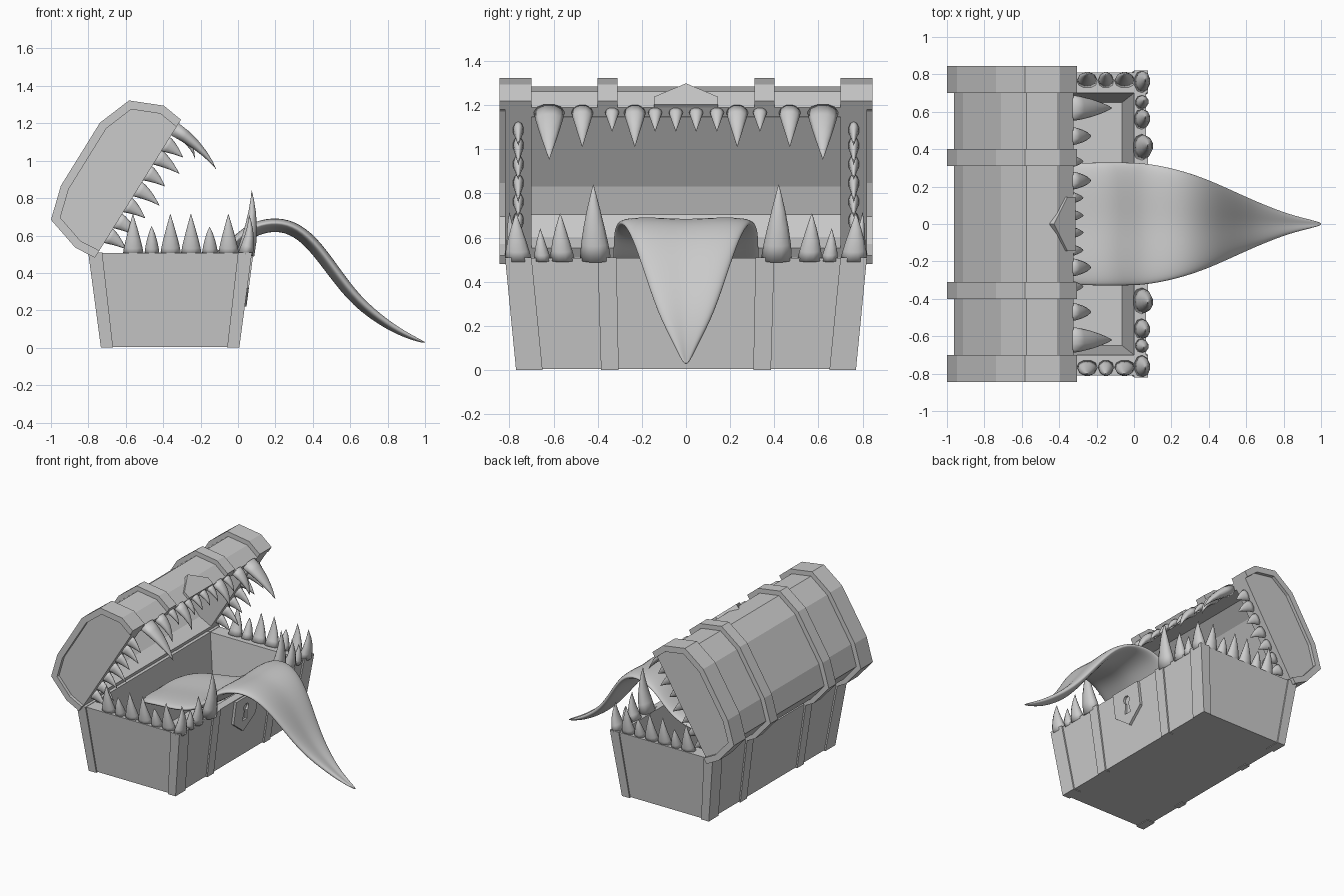
import bpy, bmesh, math
from mathutils import Vector

if "Cube" in bpy.data.objects:
    bpy.data.objects.remove(bpy.data.objects["Cube"])


def mesh(name, verts, faces, smooth=False):
    bm = bmesh.new()
    vs = [bm.verts.new(v) for v in verts]
    for f in faces:
        bm.faces.new([vs[i] for i in f])
    bmesh.ops.recalc_face_normals(bm, faces=bm.faces)
    me = bpy.data.meshes.new(name)
    bm.to_mesh(me)
    bm.free()
    ob = bpy.data.objects.new(name, me)
    bpy.context.collection.objects.link(ob)
    for p in me.polygons:
        p.use_smooth = smooth
    return ob


def loft_data(loops, start=0):
    """Skin equal-sized loops and cap both ends."""
    n, m = len(loops[0]), len(loops)
    faces = [[start + a * n + i, start + a * n + (i + 1) % n,
              start + (a + 1) * n + (i + 1) % n, start + (a + 1) * n + i]
             for a in range(m - 1) for i in range(n)]
    faces += [list(range(start, start + n)), list(range(start + (m - 1) * n, start + m * n))]
    return [v for l in loops for v in l], faces


def loft(name, loops, smooth=False):
    return mesh(name, *loft_data(loops), smooth)


def rect(x0, x1, y0, y1, z):
    return [(x0, y0, z), (x1, y0, z), (x1, y1, z), (x0, y1, z)]


# ---- chest base: tapered hollow box
CX = -0.363
H = 0.51


def around(hx, hy, z):
    return rect(CX - hx, CX + hx, -hy, hy, z)


loft("chest_base", [around(.36, .76, .005), around(.426, .81, H - .003),
                    around(.363, .70, H - .003), around(.30, .65, .05)])

# corner posts and the middle straps on front and back
for sx in (-1, 1):
    side = "front" if sx > 0 else "back"
    for sy in (-1, 1):
        end = "left" if sy < 0 else "right"

        def block(h_out, h_in, y_in, y_out, z):
            return rect(CX + sx * h_in, CX + sx * h_out, sy * y_in, sy * y_out, z)
        loft(f"corner_post_{side}_{end}", [block(.37, .305, .65, .77, 0), block(.438, .363, .70, .82, H)])
        loft(f"base_strap_{side}_{end}", [block(.37, .33, .305, .385, 0), block(.438, .39, .315, .40, H)])

# ---- lid: faceted barrel profile in x/z, last edge is the open rim
OUT = [(-.765, .481), (-.87, .535), (-1, .684), (-.947, .866),
       (-.738, 1.203), (-.583, 1.322), (-.396, 1.294), (-.305, 1.219)]


def inset(pts, d):
    """Offset the profile inwards, keeping the rim line in place."""
    n, res = len(pts), []
    for i in range(n):
        p0, p, p1 = (Vector(pts[j % n]) for j in (i - 1, i, i + 1))
        a, b = (p - p0).normalized(), (p1 - p).normalized()
        n1, n2 = (a.y, -a.x), (b.y, -b.x)
        d1, d2 = (0 if i == 0 else d), (0 if i == n - 1 else d)
        det = n1[0] * n2[1] - n1[1] * n2[0]
        res.append((p.x + (d1 * n2[1] - d2 * n1[1]) / det, p.y + (n1[0] * d2 - n2[0] * d1) / det))
    return res


def at_y(pts, y):
    return [(x, y, z) for x, z in pts]


body, cav = inset(OUT, .035), inset(OUT, .085)
verts = at_y(body, -.82) + at_y(body, .82) + at_y(cav, -.70) + at_y(cav, .70)
faces = [list(range(k, k + 8)) for k in (0, 8, 16, 24)]
faces += [[k + i, k + i + 1, k + i + 9, k + i + 8] for k in (0, 16) for i in range(7)]
faces += [[0, 8, 24, 16], [7, 15, 31, 23], [0, 7, 23, 16], [8, 15, 31, 24]]
mesh("lid", verts, faces)

# lid bands: C-shaped hoops
hoop = OUT + inset(OUT, .045)[::-1]
for s, end in ((-1, "left"), (1, "right")):
    loft(f"lid_end_band_{end}", [at_y(hoop, s * .70), at_y(hoop, s * .845)])
    loft(f"lid_strap_{end}", [at_y(hoop, s * .31), at_y(hoop, s * .40)])

# ---- latch plate on lid
o, u, nrm = Vector((-.324, 0, 1.189)), Vector((-.77, 0, .64)), Vector((.64, 0, .77))
shape = [(-.145, 0), (.145, 0), (.145, .055), (0, .15), (-.145, .055)]
loft("lid_latch_plate", [[o + u * s + nrm * h + Vector((0, y, 0)) for y, s in shape] for h in (-.02, .018)])


# ---- lock plate with keyhole on the base front
def on_front(pts, h):
    return [(.063 - .13 * (H - z) + h, y, z) for y, z in pts]


shape = [(-.135, .5), (.135, .5), (.135, .32), (0, .22), (-.135, .32)]
plate = loft("lock_plate", [on_front(shape, -.01), on_front(shape, .02)])
key = [(.03 * math.sin(a), .41 + .03 * math.cos(a))
       for a in (math.radians(-150 + 30 * i) for i in range(11))] + [(.028, .31), (-.028, .31)]
cutter = loft("keyhole_cutter", [on_front(key, .003), on_front(key, .05)])
cutter.hide_render = True
cutter.hide_set(True)
m = plate.modifiers.new("keyhole", 'BOOLEAN')
m.operation, m.object, m.solver = 'DIFFERENCE', cutter, 'EXACT'


# ---- teeth: bent, slightly bulging cones
def tooth(store, base, tip, ctrl, wdir, w, d):
    base, tip, ctrl, wdir = map(Vector, (base, tip, ctrl, wdir))
    ddir = (ctrl - base).cross(wdir).normalized()
    loops = []
    for t in (0, .2, .42, .65, .85, 1):
        c = base * (1 - t) ** 2 + ctrl * 2 * t * (1 - t) + tip * t * t
        r = 1 - t ** 1.25 + .015
        loops.append([c + wdir * (w / 2 * r * math.cos(a)) + ddir * (d / 2 * r * math.sin(a))
                      for a in (k * math.pi / 5 for k in range(10))])
    v, f = loft_data(loops, len(store[0]))
    store[0].extend(v)
    store[1].extend(f)


lower, upper = ([], []), ([], [])
for s in (-1, 1):
    # lower front row: y, tip height, width
    for y, z, w in ((.41, .84, .14), (.56, .71, .11), (.65, .64, .075), (.76, .71, .12)):
        h = z - H
        tooth(lower, (.04, s * y, .5), (.04 + .1 * h, s * (y + .01), z),
              (.05 + .12 * h, s * (y + .01), .5 + h * .55), (0, 1, 0), w, min(.1, .05 + h * .16))
    # lower side rows
    for x, z, w in ((-.56, .715, .11), (-.46, .65, .08), (-.36, .715, .11),
                    (-.25, .715, .11), (-.15, .645, .085), (-.05, .715, .11)):
        tooth(lower, (x, s * .765, .5), (x - .002, s * .80, z),
              (x, s * .80, .6), (1, 0, 0), w, .08)
    # upper front row: y, tip, width, depth
    for y, x, z, w, d in ((.62, -.117, .955, .14, .08), (.47, -.23, 1.01, .1, .07), (.335, -.27, 1.08, .065, .05),
                          (.232, -.23, 1.01, .1, .07), (.14, -.27, 1.08, .065, .05), (.046, -.27, 1.08, .065, .05)):
        k = Vector((.85, 0, -.53)) * (Vector((x, z)) - Vector((-.337, 1.168))).length * .6
        tooth(upper, (-.342, s * y, 1.171), (x, s * y, z),
              Vector((-.342, s * y, 1.171)) + k, (0, 1, 0), w, d)
    # upper side rows along the rim
    for i, z in enumerate((1.09, 1.02, .935, .85, .765, .68, .6)):
        L = .15 if i % 2 else .12
        x = -.765 + (z - .481) * .623
        b = Vector((x - .005, s * .76, z))
        tooth(upper, b, b + Vector((.80, 0, -.6)) * L, b + Vector((.85, 0, -.4)) * L * .5,
              (.53, 0, .85), .09, .05)
mesh("lower_teeth", *lower, True)
mesh("upper_teeth", *upper, True)

# ---- tongue: x, z, half width, half thickness
PATH = [(-.70, .33, .24, .03), (-.52, .40, .31, .035), (-.30, .41, .33, .035), (-.12, .46, .33, .035),
        (-.01, .57, .33, .035), (.07, .64, .325, .035), (.18, .67, .305, .035), (.29, .655, .275, .035),
        (.40, .575, .235, .035), (.52, .41, .18, .033), (.64, .25, .125, .03), (.80, .125, .06, .022),
        (.92, .06, .028, .013), (1.003, .027, .008, .004)]
loops = []
for i, (x, z, w, t) in enumerate(PATH):
    a, b = PATH[max(i - 1, 0)], PATH[min(i + 1, len(PATH) - 1)]
    d = Vector((b[0] - a[0], b[1] - a[1])).normalized()
    loop = []
    for k in range(16):
        c, sn = math.cos(k * math.pi / 8), math.sin(k * math.pi / 8)
        h = t * math.copysign(abs(sn) ** .7, sn) + t * .7 * (min(abs(c), .75) - .6)
        loop.append((x - d.y * h, w * 1.02 * c, z + d.x * h))
    loops.append(loop)
tongue = loft("tongue", loops, True)
m = tongue.modifiers.new("smooth", 'SUBSURF')
m.levels = m.render_levels = 2
